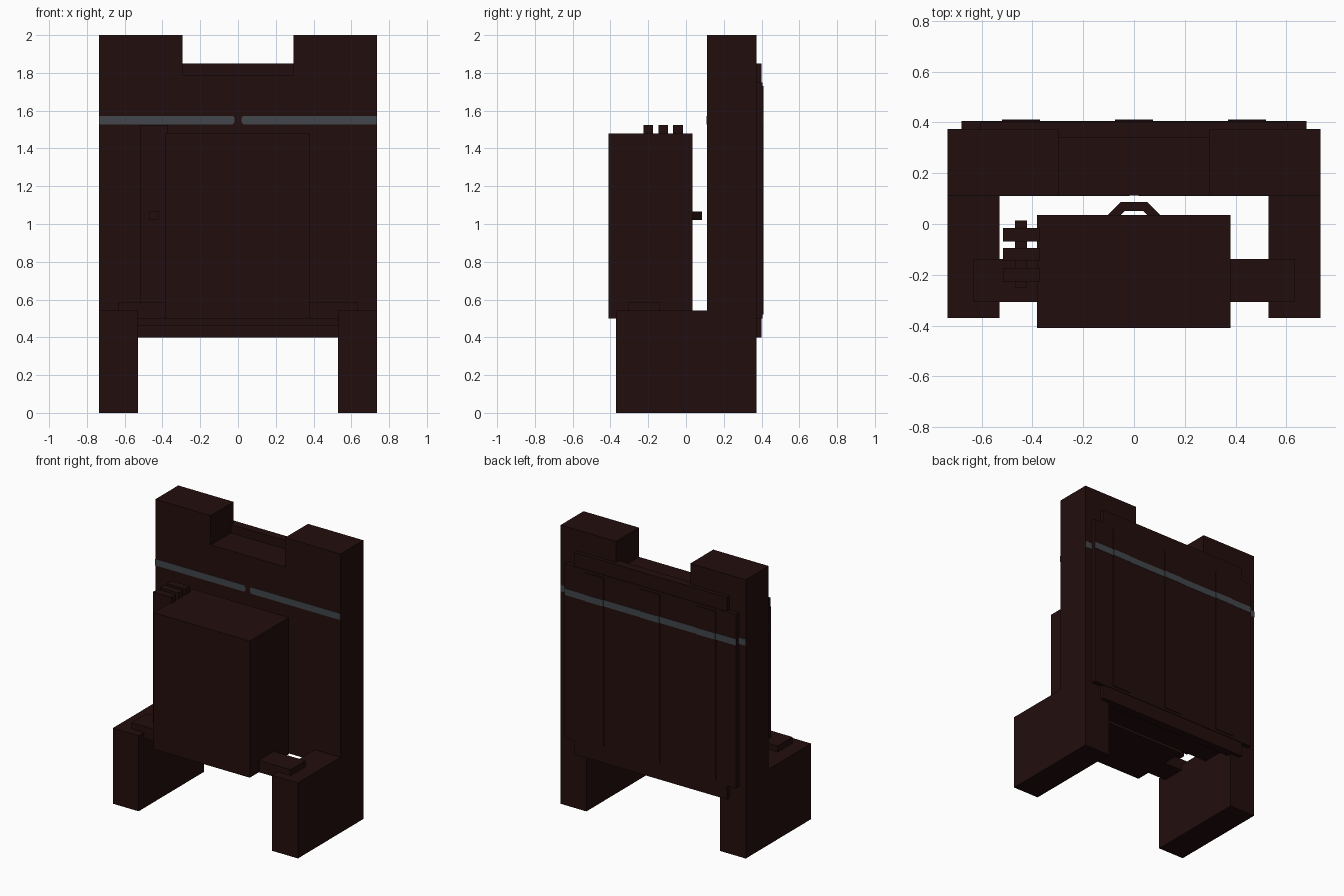
import bpy, bmesh

if "Cube" in bpy.data.objects:
    bpy.data.objects.remove(bpy.data.objects["Cube"])

def material(name, rgb):
    m = bpy.data.materials.new(name)
    m.diffuse_color = (*rgb, 1)
    m.use_nodes = True
    m.node_tree.nodes["Principled BSDF"].inputs["Base Color"].default_value = m.diffuse_color
    return m

BROWN = material("dark brown", (0.0165, 0.0042, 0.004))
GREY = material("slate grey", (0.055, 0.062, 0.071))

def prism(name, pts, axis, a, b, mat=BROWN):
    """Extrude a closed 2D outline along axis 'y' (pts are x,z) or 'z' (pts are x,y)."""
    bm = bmesh.new()
    place = (lambda p, t: (p[0], t, p[1])) if axis == 'y' else (lambda p, t: (p[0], p[1], t))
    face = bm.faces.new([bm.verts.new(place(p, a)) for p in pts])
    ext = bmesh.ops.extrude_face_region(bm, geom=[face])
    verts = [g for g in ext['geom'] if isinstance(g, bmesh.types.BMVert)]
    bmesh.ops.translate(bm, verts=verts, vec=(0, b - a, 0) if axis == 'y' else (0, 0, b - a))
    bmesh.ops.recalc_face_normals(bm, faces=bm.faces)
    me = bpy.data.meshes.new(name)
    bm.to_mesh(me)
    bm.free()
    me.materials.append(mat)
    ob = bpy.data.objects.new(name, me)
    bpy.context.collection.objects.link(ob)
    return ob

def box(name, x, y, z, mat=BROWN):
    return prism(name, [(x[0], y[0]), (x[1], y[0]), (x[1], y[1]), (x[0], y[1])], 'z', z[0], z[1], mat)

# Back wall with two raised shoulders and a notch between them
half = [(0.53, 0), (0.735, 0), (0.735, 2), (0.295, 2), (0.295, 1.79)]
outline = [(0.53, 0.46)] + half + [(-x, z) for x, z in reversed(half)] + [(-0.53, 0.46)]
prism("back_wall", outline, 'y', 0.112, 0.372)

# Rear layers: tall bar, wide panel, three ribs
box("rear_bar", (-0.605, 0.605), (0.34, 0.4), (0.4, 1.85))
box("rear_panel", (-0.68, 0.68), (0.37, 0.404), (0.5, 1.75))
for x in (-0.445, 0, 0.445):
    box("rear_rib", (x - 0.075, x + 0.075), (0.4, 0.409), (0.52, 1.73))
    box("rear_rib_stripe", (x - 0.075, x + 0.075), (0.408, 0.411), (1.527, 1.573), GREY)

# Grey stripes across the back
box("rear_panel_stripe", (-0.68, 0.68), (0.403, 0.4065), (1.527, 1.573), GREY)
box("rear_wall_stripe", (-0.735, 0.735), (0.371, 0.3745), (1.527, 1.573), GREY)

for s in (-1, 1):
    # Front stripe with a chamfered inner end
    stripe = [(0.735, 1.527), (0.03, 1.527), (0.018, 1.538), (0.018, 1.562), (0.03, 1.573), (0.735, 1.573)]
    prism("front_stripe", [(s * x, z) for x, z in stripe], 'y', 0.1095, 0.113, GREY)
    # Feet and support arms
    box("foot", sorted((s * 0.53, s * 0.735)), (-0.37, 0.112), (0, 0.542))
    box("support_arm", sorted((s * 0.37, s * 0.632)), (-0.307, -0.137), (0.5, 0.585))

# Central cabinet
box("cabinet", (-0.383, 0.381), (-0.41, 0.035), (0.5, 1.48))

# Handle on the back of the cabinet
arch = [(0.105, 0.033), (0.052, 0.086), (-0.052, 0.086), (-0.105, 0.033),
        (-0.055, 0.033), (-0.036, 0.052), (0.036, 0.052), (0.055, 0.033)]
prism("cabinet_handle", arch, 'z', 1.02, 1.067)

# Upright fins on the cabinet side, joined by a rod
for y in (-0.2, -0.12, -0.042):
    box("side_fin", (-0.517, -0.37), (y - 0.026, y + 0.026), (0.585, 1.523))
box("fin_rod", (-0.468, -0.421), (-0.25, 0.014), (1.02, 1.067))
